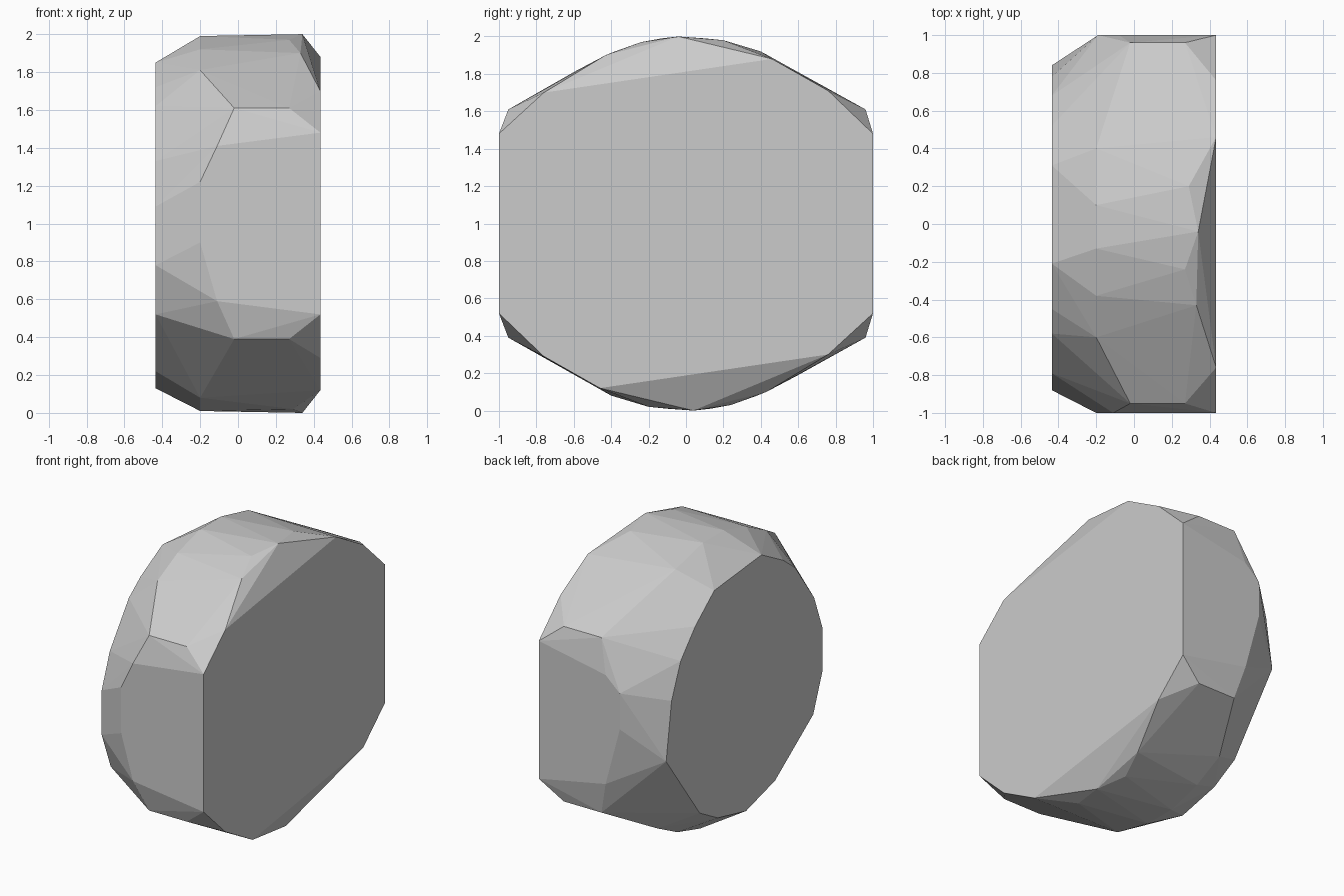
import bpy
import bmesh

# Remove the default cube
default_cube = bpy.data.objects.get("Cube")
if default_cube:
    bpy.data.objects.remove(default_cube, do_unlink=True)


def make_material(name, level):
    """One flat neutral colour for the whole part."""
    material = bpy.data.materials.new(name)
    material.use_nodes = True
    colour = (level, level, level, 1)
    material.diffuse_color = colour
    material.node_tree.nodes["Principled BSDF"].inputs["Base Color"].default_value = colour
    return material


def half_turn(points):
    """Add the copy of each point turned half way round the x axis."""
    return points + [(x, -y, -z) for x, y, z in points]


def mirror_height(points):
    """Add the copy of each point mirrored between top and bottom."""
    return points + [(x, y, -z) for x, y, z in points]


def ring(x, profile):
    """Place a (y, z) profile at one position along the x axis."""
    return [(x, y, z) for y, z in profile]


def convex_part(name, points, material):
    """Wrap a flat-shaded convex skin round the points."""
    bm = bmesh.new()
    for x, y, z in points:
        bm.verts.new((x, y, z + 1))
    hull = bmesh.ops.convex_hull(bm, input=bm.verts[:])
    unused = {v for v in hull["geom_interior"] + hull["geom_unused"]
              if isinstance(v, bmesh.types.BMVert)}
    bmesh.ops.delete(bm, geom=list(unused), context="VERTS")
    # Merge the triangles of the large level faces
    bmesh.ops.dissolve_limit(bm, angle_limit=0.01, verts=bm.verts[:], edges=bm.edges[:])
    bmesh.ops.recalc_face_normals(bm, faces=bm.faces[:])
    mesh = bpy.data.meshes.new(name)
    bm.to_mesh(mesh)
    bm.free()
    mesh.materials.append(material)
    part = bpy.data.objects.new(name, mesh)
    bpy.context.scene.collection.objects.link(part)
    return part


# Broad flat side at +x
broad_side = half_turn(ring(0.435, [
    (-1, 0.48), (1, 0.48), (0.76, 0.71), (0.46, 0.88), (-0.76, 0.7)]))

# Chamfered shoulder next to the broad side
shoulder = half_turn([
    (0.34, -0.04, 1), (0.33, -0.43, 0.9),
    (0.27, -0.24, 0.97), (0.29, 0.2, 0.98)])

# Widest rim of the rounded half
rim = half_turn(ring(-0.2, [
    (0.4, 0.92), (0.1, 0.99), (-0.13, 0.99), (-0.38, 0.92), (-0.6, 0.81)]))

# Flat front and back ends with their bevelled corners
front_end = mirror_height([
    (-0.02, -0.95, 0.61), (0.27, -0.95, 0.61), (-0.11, -1, 0.41)])
front_end += ring(-0.2, [(-1, 0.22), (-1, -0.1)])
back_end = mirror_height([
    (-0.02, 0.96, 0.61), (0.27, 0.96, 0.61), (-0.08, 1, 0.38)])
back_end += ring(-0.19, [(1, 0.28), (1, 0.03)])

# Smaller rounded side at -x
round_side = ring(-0.435, [
    (-0.21, 0.85), (-0.45, 0.72), (-0.58, 0.62), (-0.79, 0.33), (-0.88, 0.09),
    (-0.88, -0.22), (-0.78, -0.48), (-0.36, -0.78), (-0.04, -0.87),
    (0.27, -0.8), (0.47, -0.69), (0.84, -0.19), (0.78, 0.21),
    (0.68, 0.45), (0.52, 0.63), (0.31, 0.8)])

stone_grey = make_material("stone_grey", 0.6)
convex_part("faceted_stone",
            broad_side + shoulder + rim + front_end + back_end + round_side,
            stone_grey)
